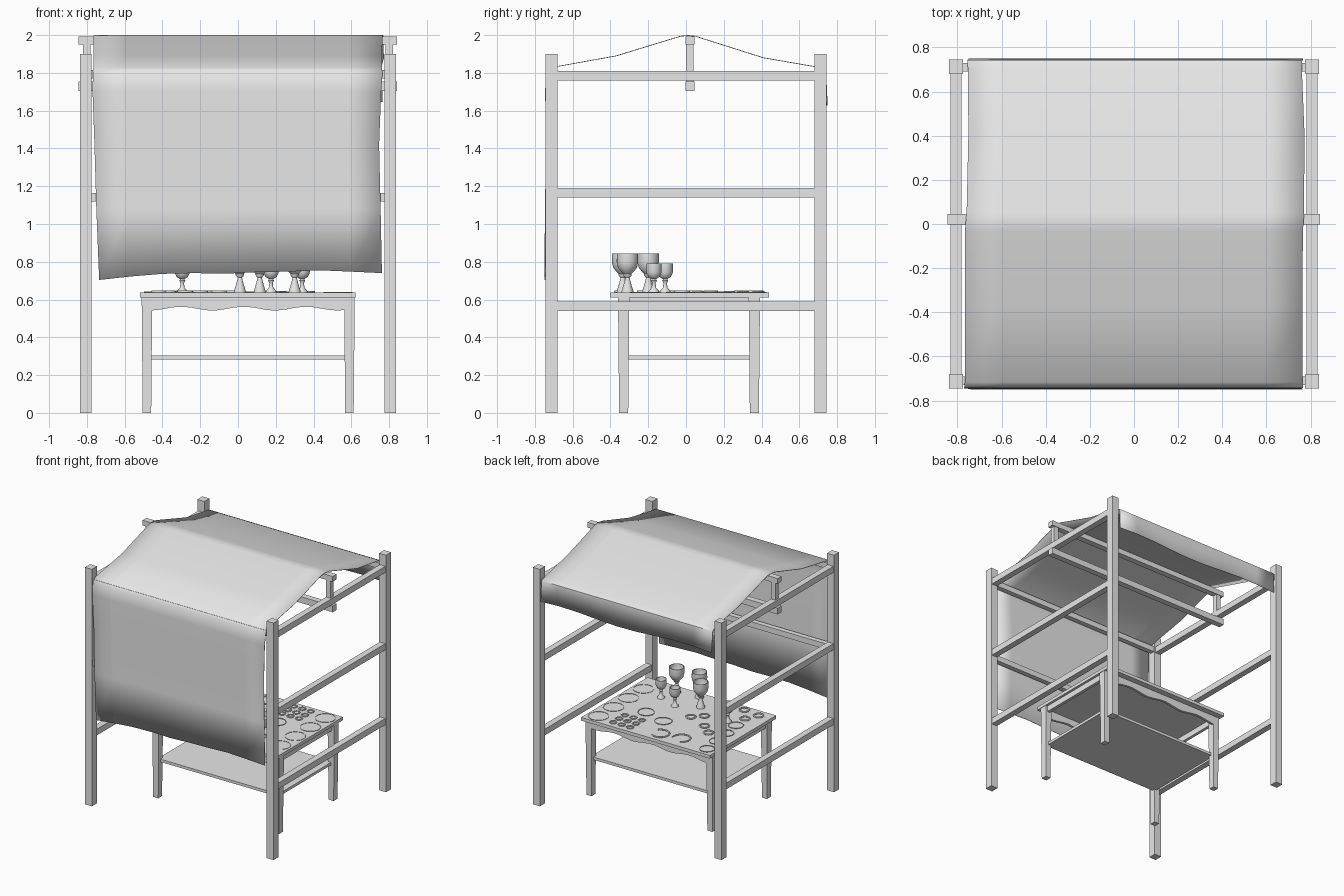
import bpy, bmesh, math
from mathutils import Vector

old = bpy.data.objects.get("Cube")
if old:
    bpy.data.objects.remove(old, do_unlink=True)

# One pale grey for everything
grey = bpy.data.materials.new("pale_grey")
grey.use_nodes = True
grey.diffuse_color = (0.8, 0.8, 0.8, 1)
grey.node_tree.nodes["Principled BSDF"].inputs["Base Color"].default_value = (0.8, 0.8, 0.8, 1)


def finish(name, bm, smooth=False):
    bmesh.ops.recalc_face_normals(bm, faces=bm.faces)
    mesh = bpy.data.meshes.new(name)
    bm.to_mesh(mesh)
    bm.free()
    mesh.materials.append(grey)
    ob = bpy.data.objects.new(name, mesh)
    bpy.context.scene.collection.objects.link(ob)
    if smooth:
        bpy.ops.object.select_all(action='DESELECT')
        ob.select_set(True)
        bpy.context.view_layer.objects.active = ob
        bpy.ops.object.shade_smooth_by_angle(angle=math.radians(40))
    return ob


def box(name, x, y, z, taper=1.0):
    """Box from (min, max) ranges; taper scales the bottom face."""
    bm = bmesh.new()
    bmesh.ops.create_cube(bm, size=1)
    mid = [(r[0] + r[1]) / 2 for r in (x, y, z)]
    size = [r[1] - r[0] for r in (x, y, z)]
    for v in bm.verts:
        k = taper if v.co.z < 0 else 1
        v.co = Vector((mid[0] + v.co.x * size[0] * k,
                       mid[1] + v.co.y * size[1] * k,
                       mid[2] + v.co.z * size[2]))
    return finish(name, bm)


def around(c, half):
    return (c - half, c + half)


# Stall frame: posts, side rails, gable struts
for side, sx in (("right", -1), ("left", 1)):
    for end, sy in (("front", -1), ("back", 1)):
        box(f"{end}_{side}_post", around(sx * 0.806, 0.031), around(sy * 0.712, 0.032), (0, 1.9))
    for level, z in (("low", 0.565), ("middle", 1.165), ("top", 1.785)):
        box(f"{level}_{side}_rail", around(sx * 0.806, 0.025), (-0.69, 0.69), around(z, 0.025))
    box(f"{side}_ridge_strut", around(sx * 0.80, 0.02), (0, 0.04), (1.75, 1.955))

# Cross beams
box("ridge_beam", (-0.845, 0.842), (-0.003, 0.045), (1.95, 1.992))
box("lower_ridge_beam", (-0.845, 0.842), (-0.003, 0.045), (1.705, 1.755))
box("front_top_rail", (-0.79, 0.79), around(-0.71, 0.02), (1.77, 1.815))
box("front_middle_rail", (-0.79, 0.79), around(-0.71, 0.02), (1.12, 1.165))
box("back_top_rail", (-0.79, 0.79), around(0.71, 0.02), (1.77, 1.815))

# Awning sheet: stations of y, z, right edge x, left edge x
stations = [
    (-0.747, 0.74, -0.735, 0.762), (-0.745, 1.08, -0.75, 0.755),
    (-0.739, 1.42, -0.76, 0.747), (-0.744, 1.70, -0.77, 0.758),
    (-0.74, 1.80, -0.768, 0.765), (-0.715, 1.828, -0.766, 0.762),
    (-0.37, 1.89, -0.765, 0.762), (-0.03, 1.994, -0.765, 0.765),
    (0.01, 1.998, -0.762, 0.768), (0.05, 1.994, -0.758, 0.77),
    (0.41, 1.88, -0.75, 0.772), (0.70, 1.83, -0.752, 0.76),
    (0.74, 1.81, -0.755, 0.762), (0.747, 1.64, -0.75, 0.765)]
hem = [-0.036, -0.018, -0.004, 0, -0.003, 0.005, 0.008, 0.015, 0.008, 0]
bm = bmesh.new()
rows = []
for i, (y, z, x0, x1) in enumerate(stations):
    row = []
    for j, drop in enumerate(hem):
        t = j / (len(hem) - 1)
        dz = drop if i == 0 else 0
        if i == len(stations) - 1:
            dz = 0.012 * math.sin(t * 9)
        row.append(bm.verts.new((x0 + (x1 - x0) * t, y, z + dz)))
    rows.append(row)
for a, b in zip(rows, rows[1:]):
    for j in range(len(hem) - 1):
        bm.faces.new((a[j], a[j + 1], b[j + 1], b[j]))
awning = finish("awning_sheet", bm, True)
thick = awning.modifiers.new("thickness", 'SOLIDIFY')
thick.thickness = 0.004
thick.offset = 0

# Table: top, tapered legs, shelf
box("table_top", (-0.52, 0.622), (-0.40, 0.44), (0.612, 0.638))
for side, x in (("right", -0.482), ("left", 0.59)):
    for end, y in (("front", -0.33), ("back", 0.362)):
        box(f"table_{end}_{side}_leg", around(x, 0.028), around(y, 0.03), (0, 0.613), 0.8)
    box(f"table_{side}_apron", around(x, 0.012), (-0.33, 0.362), (0.565, 0.613))
box("table_shelf", (-0.48, 0.59), (-0.33, 0.362), (0.283, 0.305))


# Wavy aprons along the long sides
def wavy_apron(name, y):
    bm = bmesh.new()
    xs = [-0.46 + 1.03 * i / 24 for i in range(25)]
    low = [bm.verts.new((x, y, 0.552 + 0.01 * math.cos((x - 0.03) * 19))) for x in xs]
    high = [bm.verts.new((x, y, 0.613)) for x in xs]
    for i in range(24):
        bm.faces.new((low[i], low[i + 1], high[i + 1], high[i]))
    ob = finish(name, bm)
    mod = ob.modifiers.new("thickness", 'SOLIDIFY')
    mod.thickness = 0.02
    mod.offset = 0


wavy_apron("table_front_apron", -0.35)
wavy_apron("table_back_apron", 0.382)


# Goblets turned from a profile of radius and height
def goblet(name, x, y, profile, scale_r=1.0):
    bm = bmesh.new()
    n = 24
    rings = []
    for r, z in profile:
        rings.append([bm.verts.new((x + r * scale_r * math.cos(i * math.tau / n),
                                    y + r * scale_r * math.sin(i * math.tau / n),
                                    0.638 + z)) for i in range(n)])
    for a, b in zip(rings, rings[1:]):
        for i in range(n):
            bm.faces.new((a[i], a[(i + 1) % n], b[(i + 1) % n], b[i]))
    bm.faces.new(rings[0])
    bm.faces.new(rings[-1])
    finish(name, bm, True)


large = [(0.032, 0), (0.031, 0.008), (0.024, 0.03), (0.014, 0.065), (0.012, 0.078),
         (0.022, 0.09), (0.022, 0.098), (0.032, 0.108), (0.05, 0.13), (0.057, 0.16),
         (0.056, 0.207), (0.051, 0.207), (0.051, 0.16), (0.03, 0.122), (0.005, 0.115)]
small = [(0.028, 0), (0.027, 0.008), (0.012, 0.025), (0.009, 0.05), (0.016, 0.062),
         (0.011, 0.07), (0.03, 0.082), (0.04, 0.105), (0.04, 0.152),
         (0.036, 0.152), (0.035, 0.105), (0.02, 0.088), (0.005, 0.085)]
for i, (x, y) in enumerate([(0.30, -0.31), (0.115, -0.335), (0.01, -0.20)]):
    goblet(f"large_goblet_{i + 1}", x, y, large)
for i, (x, y) in enumerate([(0.34, -0.17), (0.175, -0.11), (-0.295, -0.11)]):
    goblet(f"small_goblet_{i + 1}", x, y, small)


# Jewellery lying on the table: thin cords along closed or open paths
def cord(name, points, radius, closed=True):
    cu = bpy.data.curves.new(name, 'CURVE')
    cu.dimensions = '3D'
    cu.bevel_depth = radius
    cu.bevel_resolution = 1
    sp = cu.splines.new('POLY')
    sp.points.add(len(points) - 1)
    for p, (x, y) in zip(sp.points, points):
        p.co = (x, y, 0.638 + radius * 0.7, 1)
    sp.use_cyclic_u = closed
    cu.materials.append(grey)
    bpy.context.scene.collection.objects.link(bpy.data.objects.new(name, cu))


def loop(x, y, r, pinch=0.0, turn=0.0, n=24, sweep=math.tau):
    pts = []
    for i in range(n):
        a = i * sweep / n
        k = r * (1 + pinch * math.cos(a))
        pts.append((x + k * math.cos(a + turn), y + k * math.sin(a + turn)))
    return pts


for i in range(4):
    cord(f"necklace_{i + 1}", loop(0.53, -0.22 + 0.19 * i, 0.075), 0.002)
    cord(f"side_necklace_{i + 1}", loop(-0.44 + 0.02 * i, 0.36 - 0.15 * i, 0.055), 0.003)
for i in range(9):
    cord(f"ring_{i + 1}", loop(0.38 - 0.075 * (i // 3), 0.23 + 0.075 * (i % 3), 0.024, n=14), 0.005)
for i, (x, y) in enumerate([(-0.03, -0.02), (-0.10, -0.09), (-0.28, -0.34), (-0.37, -0.22),
                            (-0.20, 0.05), (-0.29, 0.13), (-0.42, -0.32)]):
    cord(f"bracelet_{i + 1}", loop(x, y, 0.035), 0.006)
for i, (x, y) in enumerate([(0.27, 0.08), (0.10, 0.13)]):
    cord(f"pendant_{i + 1}", loop(x, y, 0.06, 0.4, 0.8 + i), 0.003)
for i, (x, y) in enumerate([(-0.02, 0.33), (-0.18, 0.31)]):
    cord(f"open_collar_{i + 1}", loop(x, y, 0.065, 0.2, 1 + i, sweep=5), 0.006, False)
